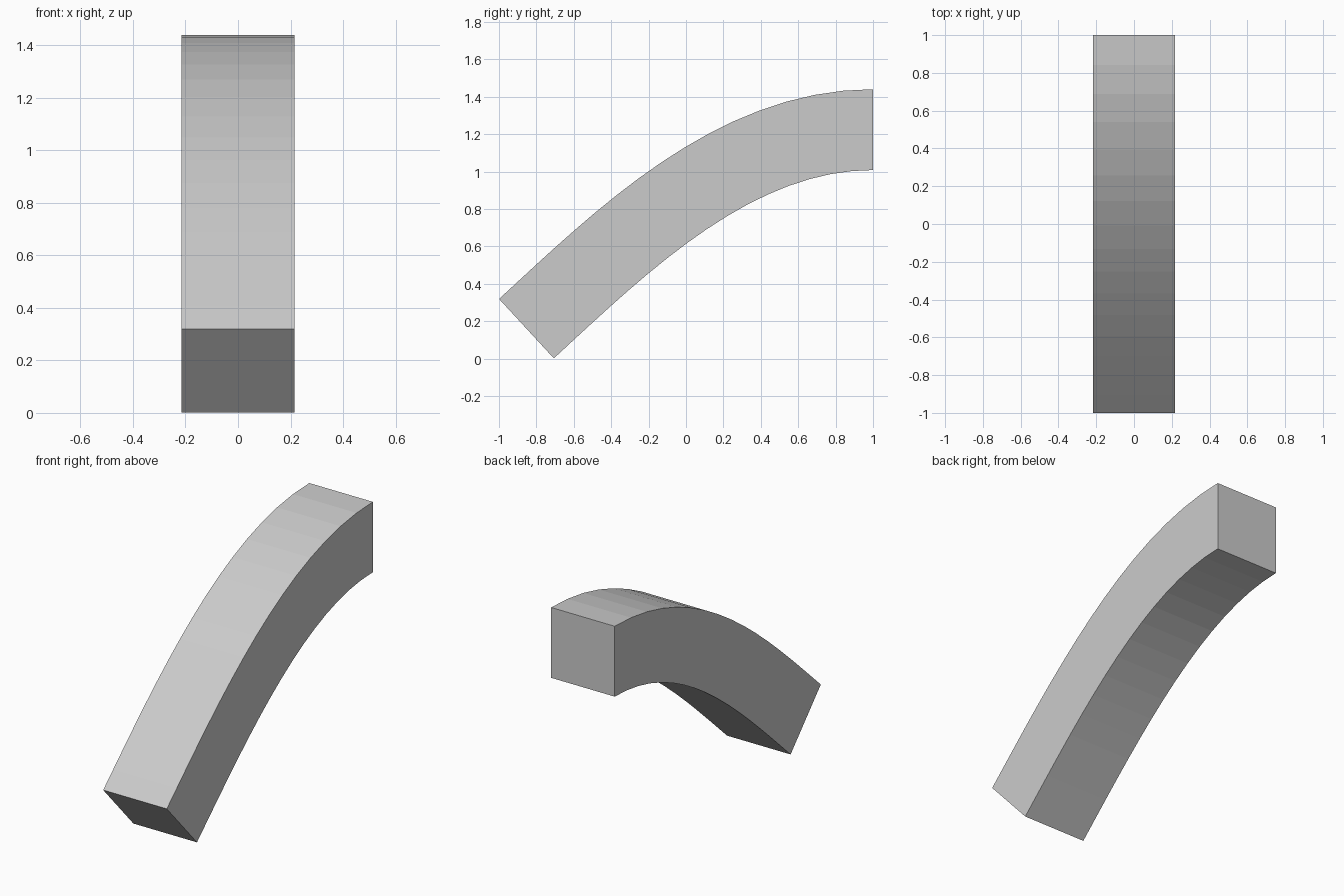
import bpy, bmesh
from mathutils import Vector

if "Cube" in bpy.data.objects:
    bpy.data.objects.remove(bpy.data.objects["Cube"])

HALF = 0.216      # half the side of the square section
STEPS = 16

# Centre line: cubic Bezier in the y-z plane, rising and levelling off
P = [Vector(p) for p in ((0, -0.853, 0.160), (0, -0.338, 0.635),
                         (0, 0.26, 1.224), (0, 1.0, 1.224))]


def centre_and_normal(t):
    s = 1 - t
    pos = P[0]*s**3 + P[1]*3*s*s*t + P[2]*3*s*t*t + P[3]*t**3
    tan = (P[1]-P[0])*s*s + (P[2]-P[1])*2*s*t + (P[3]-P[2])*t*t
    return pos, Vector((0, -tan.z, tan.y)).normalized()


# Square section swept along the centre line, with flat end caps
bm = bmesh.new()
rings = []
for i in range(STEPS + 1):
    pos, up = centre_and_normal(i / STEPS)
    rings.append([bm.verts.new(pos + Vector((sx*HALF, 0, 0)) + up*sz*HALF)
                  for sx, sz in ((-1, -1), (1, -1), (1, 1), (-1, 1))])
for a, b in zip(rings, rings[1:]):
    for k in range(4):
        n = (k + 1) % 4
        bm.faces.new((a[k], a[n], b[n], b[k]))
bm.faces.new(rings[0])
bm.faces.new(rings[-1])
bmesh.ops.recalc_face_normals(bm, faces=bm.faces)

mesh = bpy.data.meshes.new("curved_beam")
bm.to_mesh(mesh)
bm.free()
bpy.context.collection.objects.link(bpy.data.objects.new("curved_beam", mesh))
